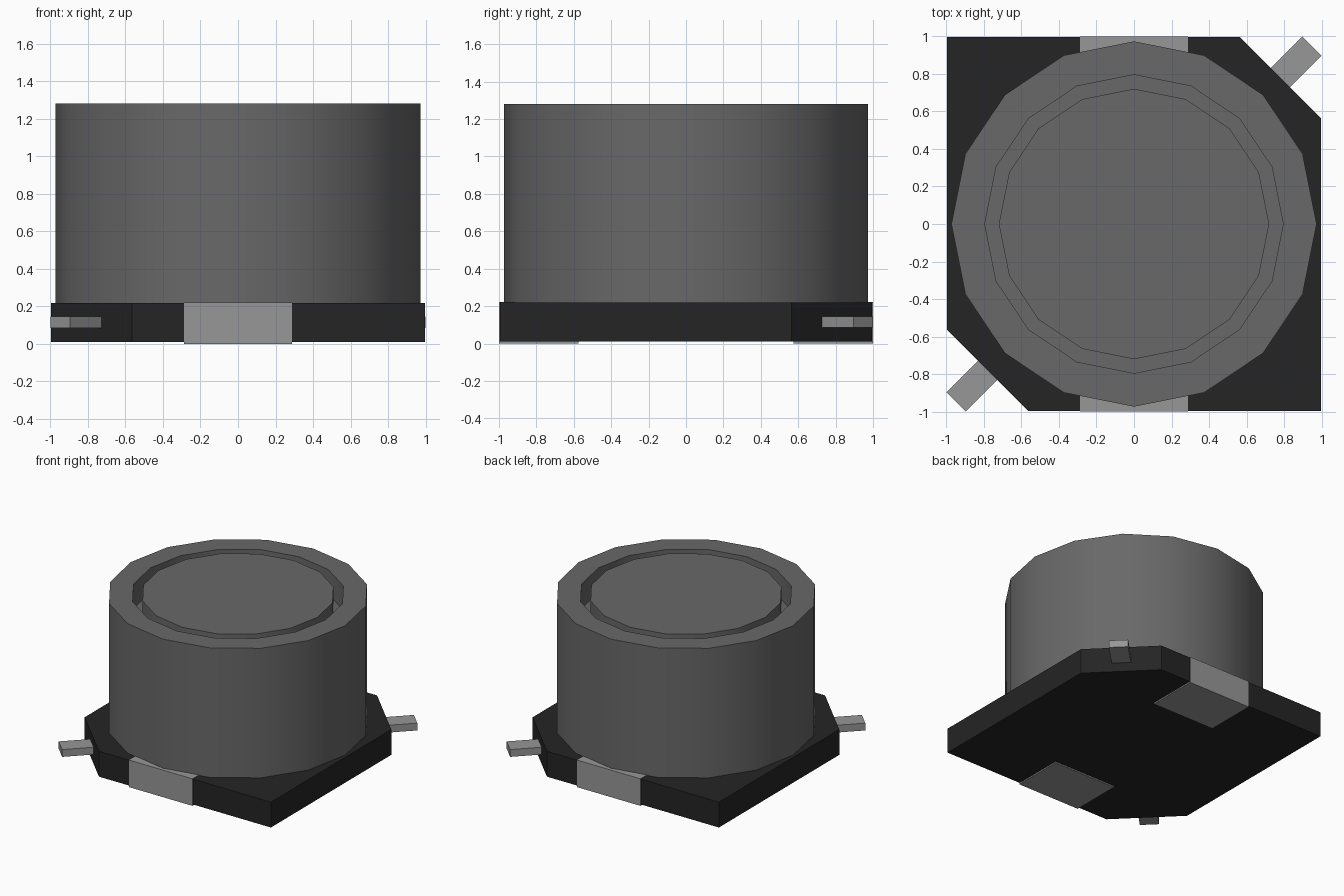
import bpy, bmesh, math
from mathutils import Matrix

cube = bpy.data.objects.get("Cube")
if cube:
    bpy.data.objects.remove(cube, do_unlink=True)


def material(name, rgb):
    m = bpy.data.materials.new(name)
    m.use_nodes = True
    m.diffuse_color = (*rgb, 1)
    m.node_tree.nodes["Principled BSDF"].inputs["Base Color"].default_value = (*rgb, 1)
    return m


GREY = material("ferrite grey", (0.14, 0.14, 0.14))
BLACK = material("base black", (0.018, 0.018, 0.018))
METAL = material("metal grey", (0.31, 0.31, 0.31))


def finish(name, bm, mat, matrix=Matrix()):
    bmesh.ops.recalc_face_normals(bm, faces=bm.faces[:])
    mesh = bpy.data.meshes.new(name)
    bm.to_mesh(mesh)
    bm.free()
    mesh.transform(matrix)
    mesh.materials.append(mat)
    ob = bpy.data.objects.new(name, mesh)
    bpy.context.collection.objects.link(ob)
    return ob


def prism(name, outline, depth, mat, matrix=Matrix()):
    """Extrude a flat xy outline upwards by depth."""
    bm = bmesh.new()
    face = bm.faces.new([bm.verts.new((x, y, 0)) for x, y in outline])
    ext = bmesh.ops.extrude_face_region(bm, geom=[face])["geom"]
    verts = [v for v in ext if isinstance(v, bmesh.types.BMVert)]
    bmesh.ops.translate(bm, verts=verts, vec=(0, 0, depth))
    return finish(name, bm, mat, matrix)


def lathe(name, profile, sides, mat):
    """Revolve (radius, height) points and cap both ends."""
    bm = bmesh.new()
    rings = []
    for r, z in profile:
        rings.append([bm.verts.new((r * math.cos(math.tau * i / sides),
                                    r * math.sin(math.tau * i / sides), z))
                      for i in range(sides)])
    for a, b in zip(rings, rings[1:]):
        for i in range(sides):
            j = (i + 1) % sides
            bm.faces.new((a[i], a[j], b[j], b[i]))
    bm.faces.new(rings[0])
    bm.faces.new(rings[-1])
    return finish(name, bm, mat)


# Square base with two opposite corners cut off
B, C = 0.995, 0.565
prism("base", [(-B, B), (-B, -C), (-C, -B), (B, -B), (B, C), (C, B)], 0.208, BLACK,
      Matrix.Translation((0, 0, 0.01)))

# Round body with a ring groove in its top
body = lathe("body", [(0.973, 0.212), (0.973, 1.28), (0.795, 1.28), (0.795, 1.08),
                      (0.72, 1.08), (0.72, 1.28)], 16, GREY)
bpy.ops.object.select_all(action="DESELECT")
body.select_set(True)
bpy.context.view_layer.objects.active = body
bpy.ops.object.shade_smooth_by_angle(angle=math.radians(30))

# Wrap-around terminals (C-shaped section) and diagonal corner pins
clip = [(-0.575, 0), (-1, 0), (-1, 0.222), (-0.85, 0.222), (-0.85, 0.212),
        (-0.99, 0.212), (-0.99, 0.01), (-0.575, 0.01)]
upright = Matrix(((0, 0, 1, -0.287), (1, 0, 0, 0), (0, 1, 0, 0), (0, 0, 0, 1)))
pin = [(1.02, -0.073), (1.34, -0.073), (1.34, 0.073), (1.02, 0.073)]
for side, turn, corner in (("front", 0, "right"), ("back", math.pi, "left")):
    spin = Matrix.Rotation(turn, 4, "Z")
    prism(side + "_terminal", clip, 0.574, METAL, spin @ upright)
    prism(side + "_" + corner + "_pin", pin, 0.06, METAL,
          Matrix.Translation((0, 0, 0.085)) @ spin
          @ Matrix.Rotation(math.radians(225), 4, "Z"))
